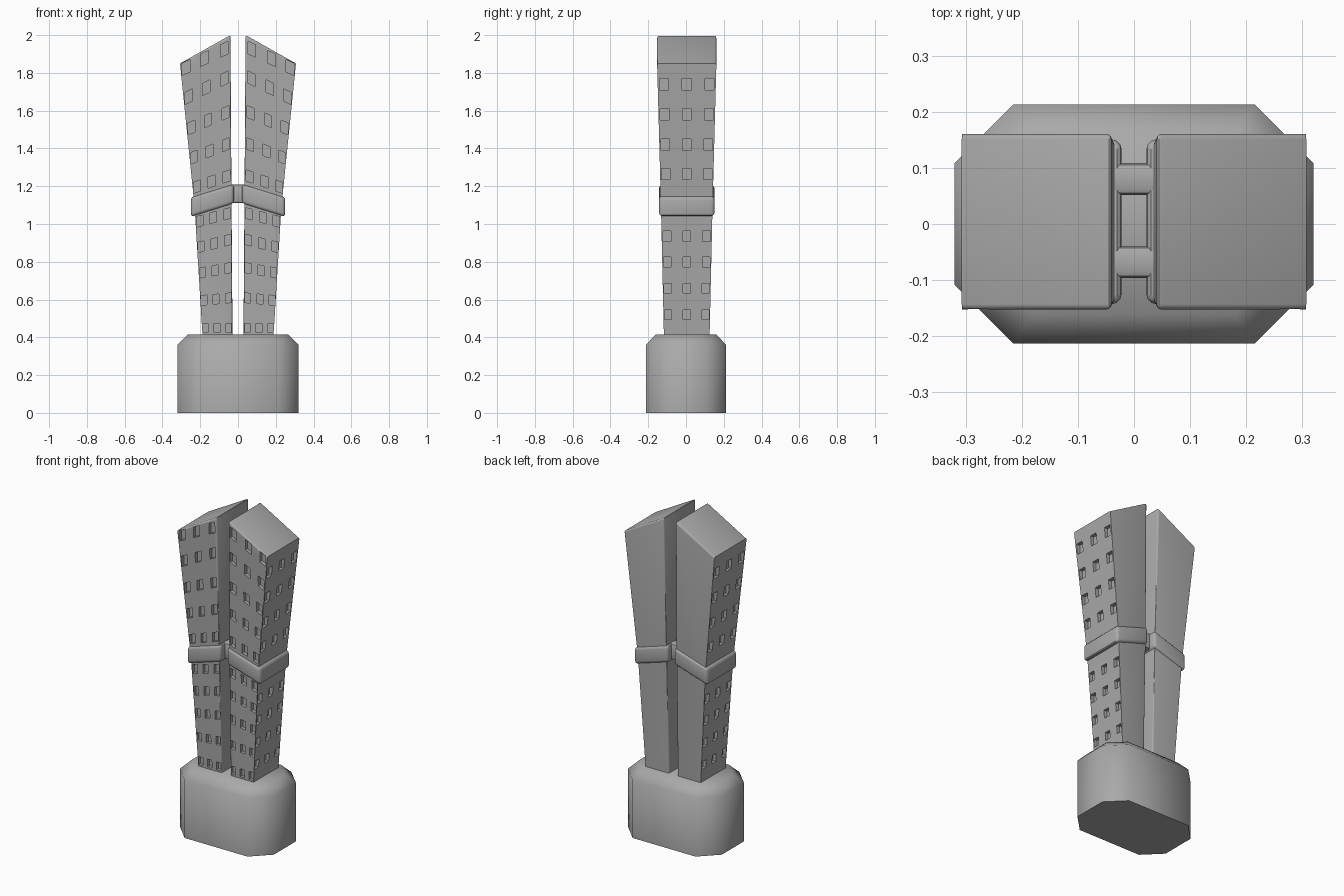
import bpy, bmesh
from mathutils import Matrix, Vector

default = bpy.data.objects.get("Cube")
if default:
    bpy.data.objects.remove(default, do_unlink=True)

GREY = (0.4, 0.4, 0.4, 1)
stone = bpy.data.materials.new("stone_grey")
stone.use_nodes = True
stone.diffuse_color = GREY
bsdf = stone.node_tree.nodes["Principled BSDF"]
bsdf.inputs["Base Color"].default_value = GREY
bsdf.inputs["Roughness"].default_value = 0.8


def finish(name, bm, material=stone):
    bmesh.ops.recalc_face_normals(bm, faces=bm.faces)
    mesh = bpy.data.meshes.new(name)
    bm.to_mesh(mesh)
    bm.free()
    mesh.materials.append(material)
    obj = bpy.data.objects.new(name, mesh)
    bpy.context.collection.objects.link(obj)
    return obj


def select(obj):
    bpy.ops.object.select_all(action="DESELECT")
    obj.select_set(True)
    bpy.context.view_layer.objects.active = obj


def smooth(obj, angle=0.6):
    select(obj)
    bpy.ops.object.shade_smooth_by_angle(angle=angle)


def mirror(obj):
    obj.modifiers.new("mirror", "MIRROR").use_mirror_merge = False


def box(bm, center, size, slope=0.0):
    """Box whose height drops along x by the given slope."""
    shear = Matrix.Identity(4)
    shear[2][0] = slope
    matrix = Matrix.Translation(center) @ shear @ Matrix.Diagonal((*size, 1))
    return bmesh.ops.create_cube(bm, size=1, matrix=matrix)["verts"]


def loft(bm, rings):
    """Closed solid through rings with equal numbers of points."""
    loops = [[bm.verts.new(p) for p in ring] for ring in rings]
    for a, b in zip(loops, loops[1:]):
        for i in range(len(a)):
            j = (i + 1) % len(a)
            bm.faces.new((a[i], a[j], b[j], b[i]))
    bm.faces.new(loops[0])
    bm.faces.new(loops[-1])


def lerp(points, z):
    """Value at height z on a list of (height, value) points."""
    for (z0, a), (z1, b) in zip(points, points[1:]):
        if z <= z1:
            break
    return a + (b - a) * (z - z0) / (z1 - z0)


# Base: block with clipped corners and a chamfered top
def octagon(x, y, cut, z):
    quarter = [(x, y - cut), (x - cut, y)]
    half = quarter + [(-a, b) for a, b in reversed(quarter)]
    return [(a, b, z) for a, b in half + [(-a, -b) for a, b in half]]


bm = bmesh.new()
loft(bm, [octagon(0.32, 0.213, 0.105, 0), octagon(0.32, 0.213, 0.105, 0.36),
          octagon(0.265, 0.16, 0.085, 0.415)])
smooth(finish("base", bm), 0.9)

# Tower outline: distances by height
OUTER = [(0.41, 0.188), (1.05, 0.226), (1.2, 0.24), (1.85, 0.307)]
INNER = [(0.41, 0.029), (1.05, 0.033), (1.2, 0.035), (2.0, 0.04)]
DEPTH = [(0.41, 0.121), (1.1, 0.135), (2.0, 0.157)]
SHIFT = 0.004


def tower_ring(z_in, z_out):
    xi, xo, d = lerp(INNER, z_in), lerp(OUTER, z_out), lerp(DEPTH, z_in)
    return [(xi, SHIFT - d, z_in), (xo, SHIFT - d, z_out),
            (xo, SHIFT + d, z_out), (xi, SHIFT + d, z_in)]


# Tower body with softened inner corners and roof rim
bm = bmesh.new()
loft(bm, [tower_ring(0.4, 0.4), tower_ring(1.16, 1.09), tower_ring(2.0, 1.85)])
soft = [e for e in bm.edges if all(v.co.x < 0.05 for v in e.verts)
        and abs(e.verts[0].co.z - e.verts[1].co.z) > 0.1]
soft += [e for e in bm.edges if all(v.co.z > 1.8 for v in e.verts)
         and any(v.co.x < 0.05 for v in e.verts)]
bmesh.ops.bevel(bm, geom=soft, offset=0.01, segments=3, profile=0.5, affect="EDGES")
towers = finish("towers", bm)

# Window cutters: three columns on the front and on the outer side
bm = bmesh.new()
front_rows = [(1.94, 1.815), (1.785, 1.66), (1.6, 1.5), (1.43, 1.345), (1.26, 1.19),
              (1.06, 1.01), (0.92, 0.875), (0.77, 0.74), (0.61, 0.595), (0.45, 0.45)]
for z_in, z_out in front_rows:
    grow = 0.8 + 0.2 * z_in
    for u in (0.12, 0.51, 0.89):
        z = z_in + (z_out - z_in) * u
        xi, xo = lerp(INNER, z), lerp(OUTER, z)
        box(bm, (xi + (xo - xi) * u, SHIFT - lerp(DEPTH, z), z),
            (0.034 * grow, 0.04, 0.055 * grow), (z_out - z_in) / (xo - xi))
for z in (1.74, 1.58, 1.42, 1.265, 0.935, 0.8, 0.66, 0.52):
    grow = 0.8 + 0.2 * z
    for u in (-0.8, 0, 0.8):
        box(bm, (lerp(OUTER, z), SHIFT + u * lerp(DEPTH, z), z),
            (0.04, 0.042 * grow, 0.055 * grow))
cutter = finish("window_cutter", bm)
cutter.hide_render = True

cut = towers.modifiers.new("windows", "BOOLEAN")
cut.object = cutter
cut.operation = "DIFFERENCE"
cut.solver = "EXACT"
cut.use_self = True
select(towers)
bpy.ops.object.modifier_apply(modifier="windows")
bpy.data.objects.remove(cutter, do_unlink=True)
smooth(towers)
mirror(towers)

# Sloping belts around both towers
bm = bmesh.new()
box(bm, (0.136, SHIFT, 1.125), (0.228, 0.294, 0.105), -0.31)
bmesh.ops.bevel(bm, geom=bm.edges[:], offset=0.018, segments=3, profile=0.5, affect="EDGES")
belts = finish("belts", bm)
smooth(belts)
mirror(belts)

# Two short bridges joining the belts
bm = bmesh.new()
for y in (-0.068, 0.08):
    verts = box(bm, (0, y, 1.16), (0.07, 0.057, 0.098))
    edges = {e for v in verts for e in v.link_edges if abs(e.verts[0].co.x - e.verts[1].co.x) > 0.01}
    bmesh.ops.bevel(bm, geom=list(edges), offset=0.012, segments=2, profile=0.5, affect="EDGES")
smooth(finish("bridges", bm))
